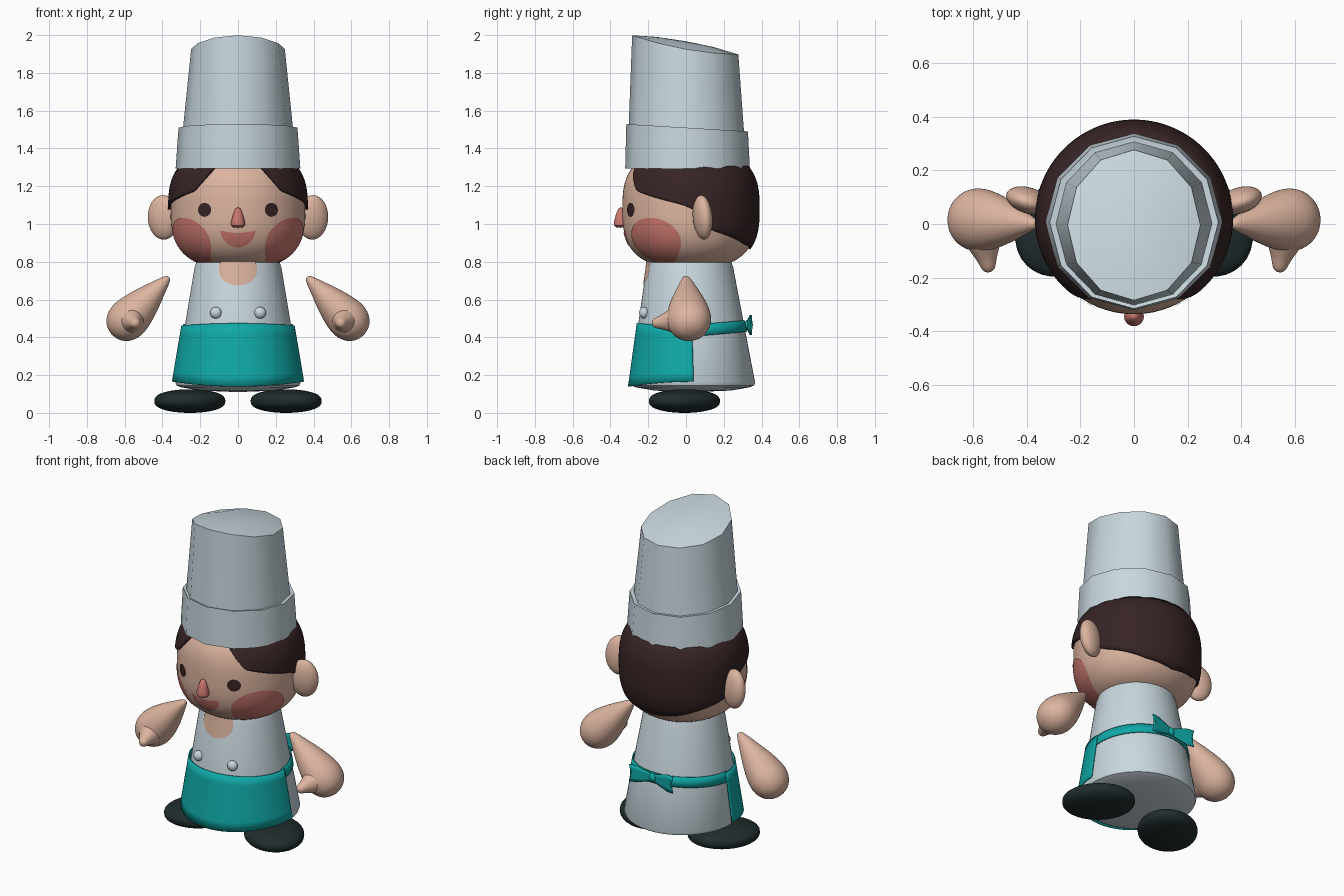
import bpy, bmesh, math
from math import sin, cos, pi, radians
from mathutils import Vector, Matrix

if "Cube" in bpy.data.objects:
    bpy.data.objects.remove(bpy.data.objects["Cube"])


def material(name, rgb):
    m = bpy.data.materials.new(name)
    m.diffuse_color = (*rgb, 1)
    m.use_nodes = True
    m.node_tree.nodes["Principled BSDF"].inputs["Base Color"].default_value = m.diffuse_color
    return m


WHITE = material("pale_grey_cloth", (0.58, 0.68, 0.73))
SKIN = material("skin", (0.72, 0.46, 0.35))
TEAL = material("teal_cloth", (0.005, 0.40, 0.39))
BROWN = material("dark_brown", (0.038, 0.017, 0.018))
BLACK = material("shoe_black", (0.014, 0.025, 0.026))
BLUSH = material("blush", (0.60, 0.19, 0.16))


def finish(name, bm, mat, angle=40):
    me = bpy.data.meshes.new(name)
    bm.to_mesh(me)
    bm.free()
    me.materials.append(mat)
    me.shade_smooth()
    me.set_sharp_from_angle(angle=radians(angle))
    ob = bpy.data.objects.new(name, me)
    bpy.context.collection.objects.link(ob)
    return ob


def loft(name, mat, rings):
    """Closed skin through a list of equal-sized rings, capped at both ends."""
    bm = bmesh.new()
    vs = [[bm.verts.new(p) for p in r] for r in rings]
    n = len(vs[0])
    for a, b in zip(vs, vs[1:]):
        for i in range(n):
            j = (i + 1) % n
            bm.faces.new((a[i], a[j], b[j], b[i]))
    bm.faces.new(vs[0])
    bm.faces.new(vs[-1])
    bmesh.ops.remove_doubles(bm, verts=bm.verts, dist=1e-5)
    bmesh.ops.recalc_face_normals(bm, faces=bm.faces)
    return finish(name, bm, mat)


def sheet(name, mat, f, nu, nv, thick=0):
    """Open surface f(u, v), u and v from 0 to 1, facing away from the body axis."""
    bm = bmesh.new()
    g = [[bm.verts.new(f(i / nu, j / nv)) for j in range(nv + 1)] for i in range(nu + 1)]
    for i in range(nu):
        for j in range(nv):
            bm.faces.new((g[i][j], g[i + 1][j], g[i + 1][j + 1], g[i][j + 1]))
    bmesh.ops.remove_doubles(bm, verts=bm.verts, dist=1e-5)
    bm.normal_update()
    out = 0
    for fc in bm.faces:
        c = fc.calc_center_median()
        out += fc.calc_area() * fc.normal.dot(Vector((c.x, c.y - 0.02, 0)))
    if out < 0:
        bmesh.ops.reverse_faces(bm, faces=bm.faces)
    ob = finish(name, bm, mat)
    if thick:
        m = ob.modifiers.new("thickness", 'SOLIDIFY')
        m.thickness = thick
    return ob


def ring(rx, ry, cy, z, n=64):
    pts = []
    for i in range(n):
        a = 2 * pi * i / n
        y = cy - ry * cos(a)
        pts.append((rx * sin(a), y, z(y) if callable(z) else z))
    return pts


def ball(name, mat, loc, size, turn=0, lean=0):
    bm = bmesh.new()
    bmesh.ops.create_uvsphere(bm, u_segments=32, v_segments=20, radius=1)
    bm.transform(Matrix.Translation(loc) @ Matrix.Rotation(turn, 4, 'Z')
                 @ Matrix.Rotation(lean, 4, 'X') @ Matrix.Diagonal((*size, 1)))
    return finish(name, bm, mat)


def lerp(table, x):
    for (a, p), (b, q) in zip(table, table[1:]):
        if x <= b:
            return p + (q - p) * max(0, (x - a) / (b - a))
    return table[-1][1]


# Surfaces of head and body; azimuth 0 is the front
def head_r(z):
    t = min(1, abs(z - 1.08) / 0.315)
    return 0.357 * (1 - t ** 2.8) ** (1 / 2.8)


def head_pt(az, z, off=0):
    r = head_r(z) + off
    return (r * sin(az), 0.02 - r * cos(az), z)


def body_pt(az, z, off=0, flare=1):
    k = (z - 0.155) / 0.615
    r = 0.33 - 0.10 * k + off
    return (r * flare * sin(az), 0.035 - 0.015 * k - r * cos(az), z)


def disc(surface, az, z, daz, dz, off):
    return lambda u, v: surface(az + daz * v * cos(2 * pi * u), z + dz * v * sin(2 * pi * u), off)


# Head, hair and face
zs = [1.08 - 0.315 * cos(pi * i / 48) for i in range(49)]
loft("head", SKIN, [ring(head_r(z), head_r(z), 0.02, z) for z in zs])

HAIRLINE = [(23, 1.30), (30, 1.245), (40, 1.175), (60, 1.14), (85, 1.10), (95, 1.07),
            (104, 0.98), (112, 0.96), (150, 0.89), (180, 0.865)]


def hair(u, v):
    deg = 23 + u * 314
    low = lerp(HAIRLINE, min(deg, 360 - deg))
    return head_pt(radians(deg), 1.306 + (low - 1.306) * v, 0.013)


sheet("hair", BROWN, hair, 120, 14, 0.014)


def mouth(u, v):
    k = 2 * u - 1
    w = 1 - k * k
    top, bottom = 0.967 - 0.014 * w, 0.967 - 0.092 * math.sqrt(w)
    return head_pt(0.27 * k, top + (min(bottom, top) - top) * v, 0.004)


sheet("mouth", BLUSH, mouth, 28, 5)
loft("nose", BLUSH, [ring(r, r, -0.345, z, 20) for z, r in
                     [(0.98, 0), (0.982, 0.025), (0.992, 0.036), (1.01, 0.037),
                      (1.05, 0.026), (1.08, 0.014), (1.09, 0)]])
for s, side in ((1, "left"), (-1, "right")):
    sheet(side + "_eye", BROWN, disc(head_pt, s * 0.515, 1.075, 0.11, 0.037, 0.004), 28, 3)
    sheet(side + "_cheek", BLUSH, disc(head_pt, s * radians(54), 0.905, radians(28), 0.128, 0.004), 40, 10)
    ball(side + "_ear", SKIN, (s * 0.395, 0.088, 1.035), (0.085, 0.048, 0.118), s * 0.3, 0.08)

# Hat: a twelve-sided brim and a slanted crown
brim_z = lambda y: 1.51 - 0.06 * y
loft("hat_brim", WHITE, [ring(0.33, 0.33, 0.008, 1.295, 12),
                         ring(0.315, 0.322, 0.006, brim_z, 12),
                         ring(0.295, 0.305, 0.004, lambda y: brim_z(y) - 0.004, 12)])
rim_z = lambda y: 1.925 - 0.178 * y + 0.29 * y * y
dome_z = lambda y: 1.963 - 0.178 * y
loft("hat_crown", WHITE, [ring(0.297, 0.308, 0.002, 1.45, 12),
                          ring(0.248, 0.281, -0.004, rim_z, 12),
                          ring(0.13, 0.15, -0.004, dome_z, 12),
                          ring(0, 0, -0.004, 1.968, 12)])

# Body, collar opening and buttons
loft("body", WHITE, [ring(r, r, cy, z) for r, cy, z in
                     [(0, 0.035, 0.11), (0.2, 0.035, 0.118), (0.30, 0.035, 0.135),
                      (0.325, 0.035, 0.145), (0.331, 0.035, 0.16),
                      (0.28, 0.027, 0.47), (0.23, 0.02, 0.77), (0.22, 0.02, 0.80)]])
sheet("collar_skin", SKIN, disc(body_pt, 0, 0.765, 0.45, 0.09, 0.004), 32, 5)
for s, side in ((1, "left"), (-1, "right")):
    ball(side + "_button", WHITE, (s * 0.117, -0.222, 0.53), (0.031, 0.026, 0.031))


# Apron, its tie and the bow at the back
def apron(u, v):
    az = radians(-91 + 182 * u)
    low = 0.14 + 0.026 * sin(az) ** 2
    top = 0.475 - 0.012 * sin(az) ** 2
    return body_pt(az, top + (low - top) * v, 0.010, 1.035)


def tie(u, v):
    az = radians(88 + 184 * u)
    rise = sin(pi * u)
    return body_pt(az, 0.465 + 0.025 * rise - (0.062 - 0.002 * rise) * v, 0.009, 1.01)


def bow(u, v):
    k = 2 * u - 1
    half = 0.02 + 0.032 * min(1, abs(k) * 1.4)
    notch = 1 - 0.12 * (1 - abs(2 * v - 1)) * (abs(k) > 0.95)
    return (0.15 * k * notch, 0.33 + 0.02 * abs(k), 0.465 + half * (2 * v - 1))


sheet("apron", TEAL, apron, 60, 6, 0.006)
sheet("apron_tie", TEAL, tie, 60, 2, 0.006)
sheet("apron_bow", TEAL, bow, 24, 4, 0.008)
ball("bow_knot", TEAL, (0, 0.325, 0.465), (0.024, 0.018, 0.026))


# Arms with thumbs, and shoes
def limb(name, s, start, end, profile, wide=1):
    start, end = Vector(start), Vector(end)
    axis = (end - start).normalized()
    side = axis.cross(Vector((0, 1, 0))).normalized() if abs(axis.y) < 0.8 else axis.cross(Vector((0, 0, 1))).normalized()
    up = axis.cross(side)
    rings = []
    for d, r in profile:
        pts = [start + axis * d + side * r * cos(a) + up * r * wide * sin(a)
               for a in (2 * pi * i / 20 for i in range(20))]
        rings.append([(s * p.x, p.y, p.z) for p in pts])
    ob = loft(name, SKIN, rings)
    ob.modifiers.new("smooth", 'SUBSURF').levels = 2
    ob.modifiers["smooth"].render_levels = 2


ARM = [(0, 0), (0.004, 0.018), (0.08, 0.046), (0.18, 0.085), (0.27, 0.109),
       (0.33, 0.113), (0.385, 0.094), (0.42, 0.056), (0.434, 0)]
THUMB = [(0, 0), (0, 0.085), (0.06, 0.065), (0.11, 0.038), (0.15, 0.027), (0.162, 0.014), (0.165, 0)]
for s, side in ((1, "left"), (-1, "right")):
    limb(side + "_arm", s, (0.365, 0, 0.72), (0.65, 0.02, 0.425), ARM, 1.08)
    limb(side + "_thumb", s, (0.57, -0.02, 0.495), (0.54, -0.18, 0.472), THUMB)
    shoe = ball(side + "_shoe", BLACK, (0, 0, 0), (1, 1, 1))
    for v in shoe.data.vertices:
        p = v.co
        k = abs(p.z) ** 0.8 * (1 if p.z > 0 else -1)
        a = -s * pi / 4
        x, y = 0.207 * p.x * s, 0.17 * p.y
        v.co = (s * 0.255 + x * cos(a) - y * sin(a), -0.008 + x * sin(a) + y * cos(a), 0.0625 + 0.0625 * k)
